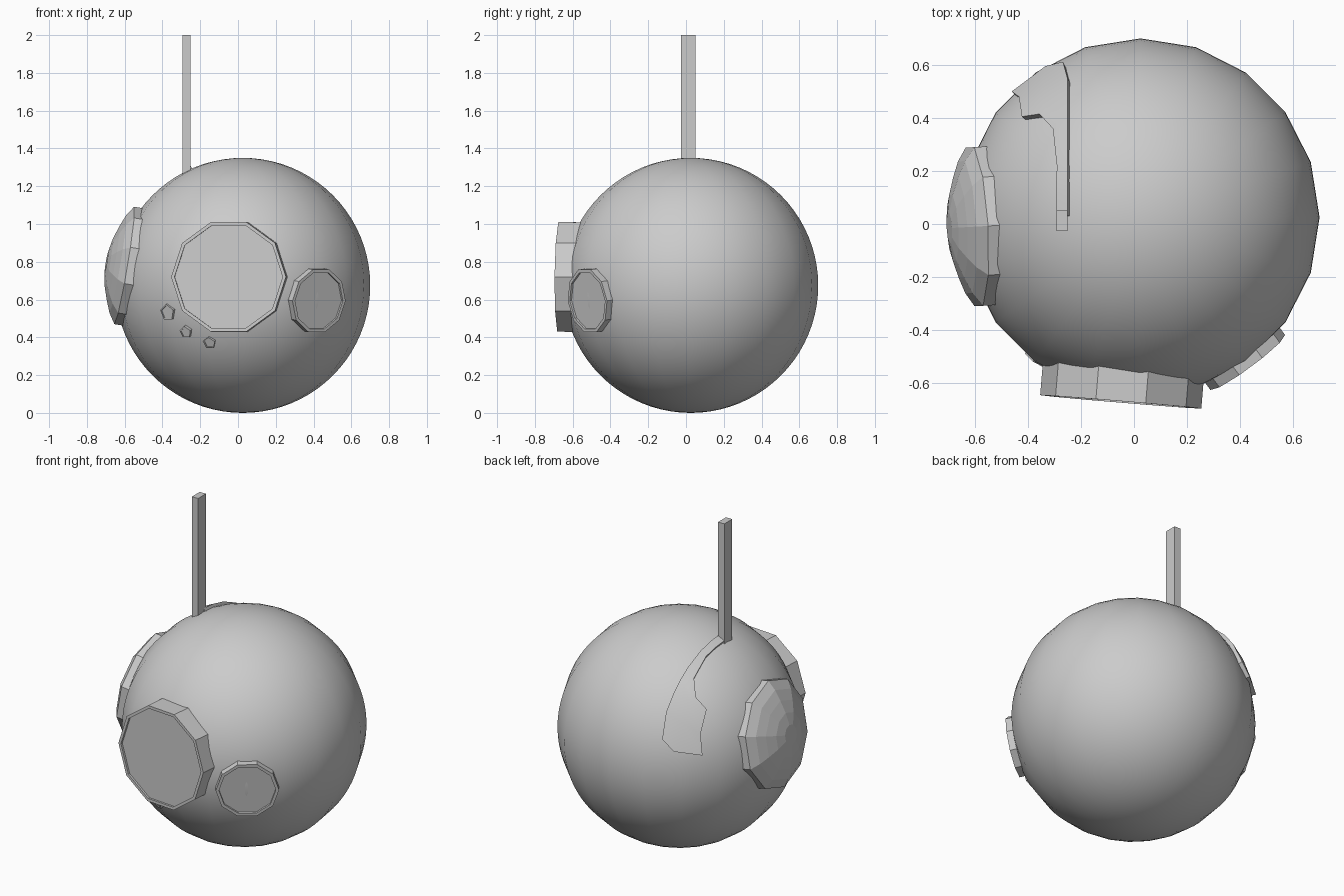
import bpy, bmesh
from math import cos, sin, radians, sqrt
from mathutils import Vector

if "Cube" in bpy.data.objects:
    bpy.data.objects.remove(bpy.data.objects["Cube"])

C = Vector((0.025, 0.025, 0.675))   # body centre
R = 0.675


def make(name, verts, faces):
    me = bpy.data.meshes.new(name)
    me.from_pydata(verts, [], faces)
    bm = bmesh.new()
    bm.from_mesh(me)
    bmesh.ops.recalc_face_normals(bm, faces=bm.faces)
    bm.to_mesh(me)
    bm.free()
    ob = bpy.data.objects.new(name, me)
    bpy.context.collection.objects.link(ob)
    return ob


def radial_disc(name, normal, profile, sides, start=0, centre=C):
    """Lathe (radius, distance) pairs around an axis leaving the body centre."""
    n = Vector(normal).normalized()
    u = Vector((0, 0, 1)).cross(n).normalized()
    v = n.cross(u)
    verts, faces = [], []
    for r, d in profile:
        for k in range(sides):
            a = radians(start) + radians(360) * k / sides
            verts.append(centre + n * d + (u * cos(a) + v * sin(a)) * r)
    for i in range(len(profile) - 1):
        for k in range(sides):
            j = (k + 1) % sides
            faces.append((i * sides + k, i * sides + j, (i + 1) * sides + j, (i + 1) * sides + k))
    faces.append(tuple(range(sides)))
    faces.append(tuple(range((len(profile) - 1) * sides, len(profile) * sides)))
    return make(name, verts, faces)


def rimmed(r, front, back, rim=0.018, recess=0.012):
    return [(r, back), (r, front), (r - rim, front), (r - rim, front - recess)]


# Round body
bpy.ops.mesh.primitive_uv_sphere_add(segments=20, ring_count=40, radius=R, location=C)
body = bpy.context.object
body.name = "body"
bpy.ops.object.shade_smooth()

# Large and small front lenses
n = Vector((-0.083, -0.996, 0.01)).normalized()
mid = Vector((-0.05, -0.671, 0.72))
radial_disc("large_lens", n, rimmed(0.305, 0, -0.16), 10, centre=mid)
radial_disc("small_lens", (0.395, -0.535, -0.08), rimmed(0.175, 0.685, 0.6), 10)

# Domed side cap
radial_disc("side_cap", (-0.98, -0.055, 0.165),
            [(0.315, 0.55), (0.315, 0.637), (0.262, 0.672), (0.2, 0.697),
             (0.13, 0.72), (0.06, 0.733)], 10, 90)

# Three small pentagon studs
for i, (x, z, r) in enumerate([(-0.37, 0.533, 0.045), (-0.275, 0.43, 0.034), (-0.15, 0.373, 0.034)]):
    dx, dz = x - C.x, z - C.z
    radial_disc(f"stud_{i + 1}", (dx, -sqrt(R * R - dx * dx - dz * dz), dz),
                rimmed(r, 0.685, 0.64, 0.008, 0.004), 5, 90)

# Antenna bar
bpy.ops.mesh.primitive_cube_add(size=1, location=(-0.272, 0.012, 1.62))
bar = bpy.context.object
bar.name = "antenna_bar"
bar.scale = (0.042, 0.076, 0.76)


# Antenna mount: curved plate hugging the back of the body
def on_body(x, y, rad=0.692):
    dx, dy = x - C.x, y - C.y
    return Vector((dx, dy, sqrt(max(rad * rad - dx * dx - dy * dy, 0.0))))


right = [(-0.251, 0.03), (-0.251, 0.12), (-0.251, 0.22), (-0.251, 0.34), (-0.251, 0.41),
         (-0.251, 0.48), (-0.251, 0.55), (-0.268, 0.612)]
left = [(-0.293, 0.03), (-0.293, 0.12), (-0.291, 0.22), (-0.306, 0.36), (-0.357, 0.415),
        (-0.423, 0.405), (-0.434, 0.48), (-0.461, 0.5)]
verts, faces = [], []
for i, (a, b) in enumerate(zip(right, left)):
    p, q = on_body(*a), on_body(*b)
    m = on_body(-0.335, 0.595) if i == len(right) - 1 else (p + q) / 2
    row = [p, m, q]
    verts += [C + w.normalized() * 0.692 for w in row] + [C + w.normalized() * 0.64 for w in row]
for i in range(len(right) - 1):
    loop = [0, 1, 2, 5, 4, 3]
    for s, t in zip(loop, loop[1:] + loop[:1]):
        faces.append((i * 6 + s, i * 6 + t, i * 6 + 6 + t, i * 6 + 6 + s))
for o in (0, len(verts) - 6):
    faces += [(o, o + 1, o + 4, o + 3), (o + 1, o + 2, o + 5, o + 4)]
mount = make("antenna_mount", verts, faces)
bpy.ops.object.select_all(action='DESELECT')
mount.select_set(True)
bpy.context.view_layer.objects.active = mount
bpy.ops.object.shade_smooth_by_angle(angle=radians(35))
